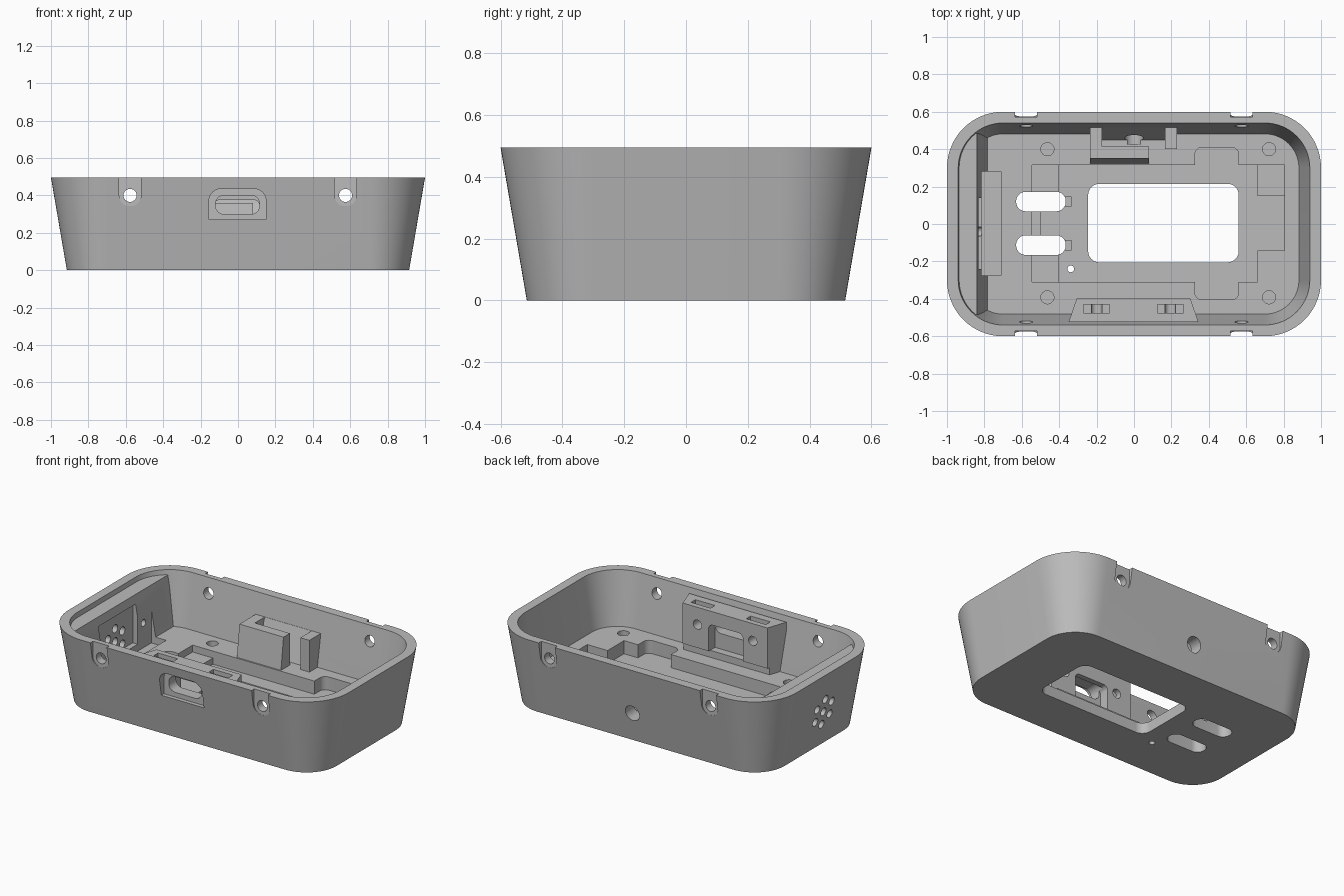
import bpy, bmesh
from math import cos, sin, pi

old = bpy.data.objects.get("Cube")
if old:
    bpy.data.objects.remove(old)

grey = bpy.data.materials.new("plain_grey")
grey.use_nodes = True
color = (0.5, 0.5, 0.5, 1)
grey.diffuse_color = color
grey.node_tree.nodes["Principled BSDF"].inputs["Base Color"].default_value = color

HEIGHT = 0.495
FLOOR = 0.155
TAPER = 0.085 / HEIGHT


def rounded(u0, u1, v0, v1, r=0.0, low_r=None, steps=10):
    """Rectangle outline with rounded upper (r) and lower (low_r) corners."""
    low_r = r if low_r is None else low_r
    pts = []
    corners = [(u1, v1, -1, -1, r), (u0, v1, 1, -1, r),
               (u0, v0, 1, 1, low_r), (u1, v0, -1, 1, low_r)]
    for q, (u, v, su, sv, rad) in enumerate(corners):
        count = steps if rad else 0
        for i in range(count + 1):
            a = (q + i / max(count, 1)) * pi / 2
            p = (u + su * rad + rad * cos(a), v + sv * rad + rad * sin(a))
            if not pts or abs(p[0] - pts[-1][0]) + abs(p[1] - pts[-1][1]) > 1e-5:
                pts.append(p)
    if abs(pts[0][0] - pts[-1][0]) + abs(pts[0][1] - pts[-1][1]) < 1e-5:
        pts.pop()
    return pts


def circle(u, v, r):
    return rounded(u - r, u + r, v - r, v + r, r, steps=6)


def skin(name, lower, upper):
    """Closed solid between two matching rings of points."""
    bm = bmesh.new()
    a = [bm.verts.new(p) for p in lower]
    b = [bm.verts.new(p) for p in upper]
    bm.faces.new(a)
    bm.faces.new(b)
    for i in range(len(a)):
        j = (i + 1) % len(a)
        bm.faces.new((a[i], a[j], b[j], b[i]))
    bmesh.ops.recalc_face_normals(bm, faces=bm.faces)
    mesh = bpy.data.meshes.new(name)
    bm.to_mesh(mesh)
    bm.free()
    mesh.materials.append(grey)
    ob = bpy.data.objects.new(name, mesh)
    bpy.context.scene.collection.objects.link(ob)
    return ob


def prism(pts, lo, hi, axis="z", name="helper"):
    place = {"z": lambda u, v, w: (u, v, w),
             "y": lambda u, v, w: (u, w, v),
             "x": lambda u, v, w: (w, u, v)}[axis]
    return skin(name, [place(u, v, lo) for u, v in pts],
                [place(u, v, hi) for u, v in pts])


def box(x0, x1, y0, y1, z0, z1, name="helper"):
    return prism(rounded(x0, x1, y0, y1), z0, z1, name=name)


def tapered_tray(inset, z0, z1, name="helper"):
    """Rounded rectangle that widens towards the top."""
    def ring(z):
        g = TAPER * z - inset
        x, y = 0.915 + g, 0.515 + g
        return [(u, v, z) for u, v in rounded(-x, x, -y, y, 0.215 + g, steps=16)]
    return skin(name, ring(z0), ring(z1))


def combine(targets, helper, op="DIFFERENCE"):
    for ob in targets:
        mod = ob.modifiers.new("shape", "BOOLEAN")
        mod.operation, mod.object, mod.solver = op, helper, "EXACT"
        dg = bpy.context.evaluated_depsgraph_get()
        mesh = bpy.data.meshes.new_from_object(ob.evaluated_get(dg))
        ob.modifiers.clear()
        ob.data = mesh
    bpy.data.objects.remove(helper)


# Outer shell with hollow inside
shell = tapered_tray(0, 0, HEIGHT, "shell")
combine([shell], tapered_tray(0.06, FLOOR, HEIGHT + 0.1))

# Stepped recesses in the floor
for x0, x1, y0, y1, z, r in [
        (-0.4, 0.66, -0.31, 0.315, 0.07, 0),
        (0.325, 0.56, -0.405, 0.41, 0.07, 0.04),
        (0.6, 0.805, -0.142, 0.15, 0.07, 0),
        (0.65, 0.805, 0.145, 0.315, 0.11, 0),
        (-0.545, -0.39, -0.31, 0.315, 0.11, 0),
        (-0.5, -0.38, -0.06, 0.07, 0.07, 0)]:
    combine([shell], prism(rounded(x0, x1, y0, y1, r), z, 0.3))

# Window, two slots with small tabs, and a pin hole through the floor
combine([shell], prism(rounded(-0.245, 0.56, -0.205, 0.215, 0.06), -0.1, 0.3))
for y in (0.12, -0.113):
    combine([shell], prism(rounded(-0.63, -0.365, y - 0.052, y + 0.052, 0.05), -0.1, 0.3))
    combine([shell], box(-0.38, -0.335, y - 0.025, y + 0.025, 0.04, 0.3))
combine([shell], prism(circle(-0.338, -0.24, 0.018), -0.1, 0.3))

# Shallow screw holes in the floor corners
for x in (-0.463, 0.722):
    for y in (-0.392, 0.4):
        combine([shell], prism(circle(x, y, 0.035), 0.09, 0.3))

# Rim notches and fixing holes, front and back
for x in (-0.577, 0.575):
    for s in (-1, 1):
        notch = rounded(x - 0.058, x + 0.058, 0.342, 0.6, 0, 0.055)
        combine([shell], prism(notch, s * 0.573, s * 0.7, "y"))
        combine([shell], prism(circle(x, 0.4, 0.035), s * 0.4, s * 0.7, "y"))

# Slanted panel filling one end
panel = prism([(-0.97, 0.13), (-0.78, 0.13), (-0.84, 0.465), (-0.97, 0.465)],
              -0.483, 0.483, "y", "end_panel")
combine([panel], tapered_tray(0.03, 0.1, 0.48), "INTERSECT")
combine([shell, panel], box(-0.815, -0.71, -0.275, 0.28, 0.11, 0.6))
combine([panel], box(-0.85, -0.8, -0.24, 0.14, 0.13, 0.41))

# Grille holes through the end wall, and one blind hole in the panel
grille = [(-0.04, 0.23)]
grille += [(-0.04 + 0.085 * sin(i * pi / 3), 0.23 + 0.085 * cos(i * pi / 3))
           for i in range(6)]
for y, z in grille:
    combine([shell, panel], prism(circle(y, z, 0.026), -1.1, -0.75, "x"))
combine([panel], prism(circle(0.2, 0.27, 0.022), -0.86, -0.75, "x"))

# Button bracket at the back: plate, two posts and a slanted backing
bracket = prism([(0.32, 0.12), (0.415, 0.12), (0.415, 0.36), (0.35, 0.36)],
                -0.235, 0.08, "x", "button_bracket")
for x0, x1 in ((-0.235, -0.17), (0.165, 0.23)):
    combine([bracket], box(x0, x1, 0.4, 0.53, 0.12, 0.36), "UNION")
backing = prism([(0.44, 0.13), (0.53, 0.13), (0.54, 0.36), (0.515, 0.36)],
                -0.2, 0.2, "x", "button_backing")
combine([shell, backing], prism(circle(0, 0.19, 0.05), 0.425, 0.7, "y"))

# Port bracket at the front
port = prism([(-0.305, -0.395), (0.3, -0.395), (0.345, -0.525), (-0.35, -0.525)],
             0.14, 0.462, name="port_bracket")
combine([port], box(-0.5, 0.5, -0.41, -0.3, 0.1, 0.2))
combine([port], prism(rounded(-0.13, 0.115, 0.2, 0.375, 0.03, 0), -0.46, -0.3, "y"))
for x in (-0.2, 0.195):
    combine([port], box(x - 0.07, x + 0.07, -0.475, -0.43, 0.36, 0.6))
    combine([port], prism(circle(x, 0.35, 0.03), -0.5, -0.3, "y"))

# Port opening with a sunken surround on the outside
surround = rounded(-0.155, 0.15, 0.27, 0.435, 0.065, 0)
combine([shell, port], prism(surround, -0.535, -0.7, "y"))
opening = rounded(-0.12, 0.115, 0.3, 0.4, 0.045)
combine([shell, port], prism(opening, -0.43, -0.7, "y"))

# Smooth the rounded corners, keep the edges crisp
for ob in (shell, panel, bracket, backing, port):
    bpy.ops.object.select_all(action="DESELECT")
    ob.select_set(True)
    bpy.context.view_layer.objects.active = ob
    bpy.ops.object.shade_smooth_by_angle(angle=0.5)
